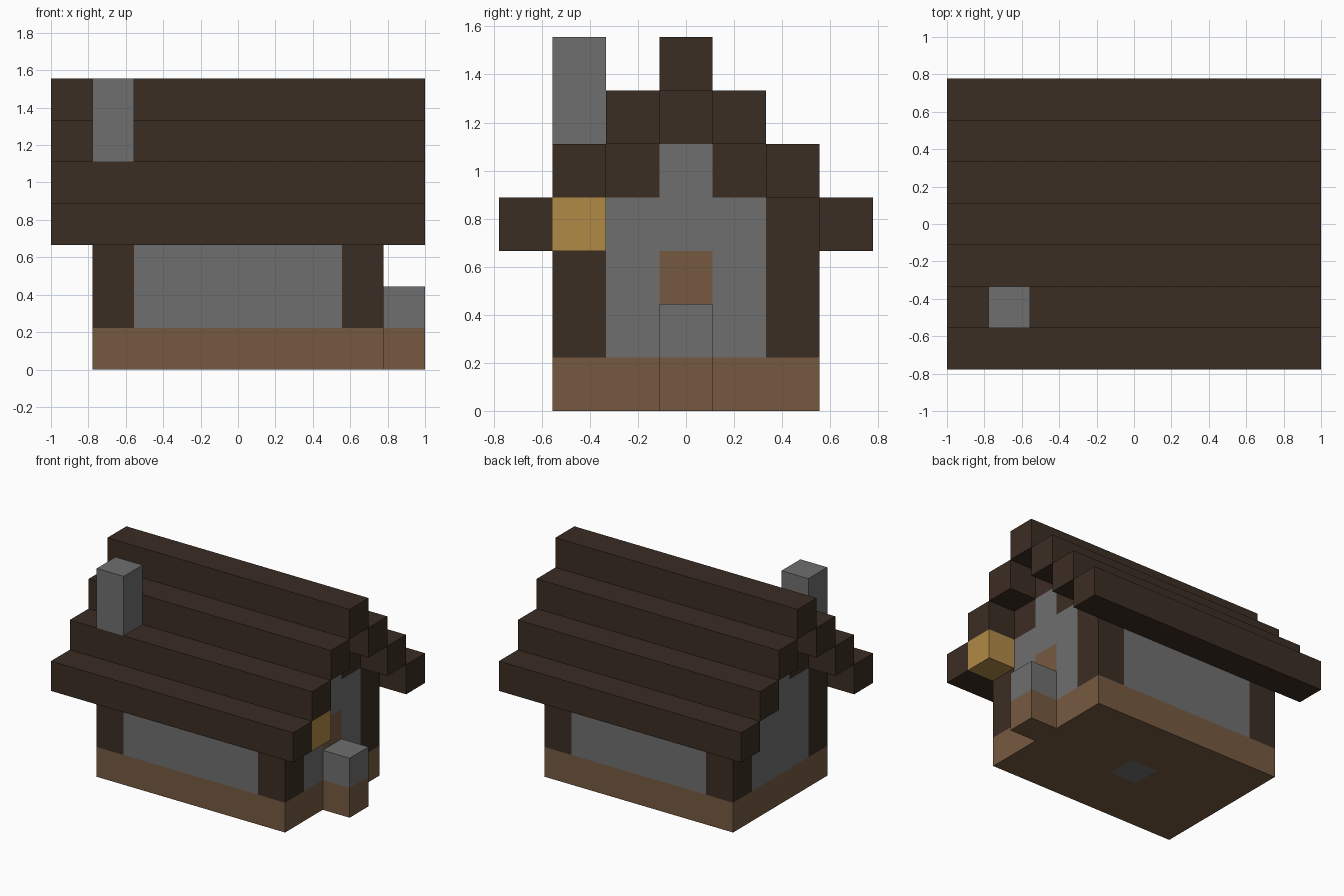
import bpy
import bmesh
from mathutils import Vector

U = 2 / 9  # one block

if "Cube" in bpy.data.objects:
    bpy.data.objects.remove(bpy.data.objects["Cube"], do_unlink=True)


def material(name, rgb):
    lin = [((c / 255 + 0.055) / 1.055) ** 2.4 for c in rgb] + [1]
    mat = bpy.data.materials.new(name)
    mat.use_nodes = True
    mat.diffuse_color = lin
    mat.node_tree.nodes["Principled BSDF"].inputs["Base Color"].default_value = lin
    return mat


STONE = material("grey_stone", (111, 111, 111))
PLANK = material("brown_plank", (118, 90, 64))
LOG = material("dark_wood", (59, 45, 35))
GLOW = material("lantern_gold", (176, 138, 70))


def block(name, x, y, z, mat, accent=None, cuts=(), rule=None):
    """Box from (low, high) ranges in blocks; cut faces matching the rule take the accent."""
    bm = bmesh.new()
    bmesh.ops.create_cube(bm, size=1)
    for v in bm.verts:
        v.co = Vector([(r[0] if c < 0 else r[1]) * U for c, r in zip(v.co, (x, y, z))])
    for axis, pos in cuts:
        normal = Vector([float(i == axis) for i in range(3)])
        bmesh.ops.bisect_plane(bm, geom=bm.verts[:] + bm.edges[:] + bm.faces[:],
                               plane_co=normal * pos * U, plane_no=normal)
    mesh = bpy.data.meshes.new(name)
    mesh.materials.append(mat)
    if accent:
        mesh.materials.append(accent)
        for f in bm.faces:
            f.material_index = int(rule(f.calc_center_median() / U, f.normal))
    bm.normal_update()
    bm.to_mesh(mesh)
    bm.free()
    obj = bpy.data.objects.new(name, mesh)
    bpy.context.collection.objects.link(obj)
    return obj


HOUSE = (-3.5, 3.5)
ROOF = (-4.5, 4.5)
MID = (-0.5, 0.5)

# Plank floor with a stone block in the middle of its underside
block("floor", HOUSE, (-2.5, 2.5), (0, 1), PLANK, STONE,
      [(0, -0.5), (0, 0.5), (1, -0.5), (1, 0.5)],
      lambda c, n: n.z < -0.5 and abs(c.x) < 0.5 and abs(c.y) < 0.5)

# Stone walls: long walls sit between the posts, end walls hold the door
block("front_and_back_walls", (-2.5, 2.5), (-2.5, 2.5), (1, 4), STONE)
block("right_end_wall", (-3.5, -2.5), (-1.5, 1.5), (1, 4), STONE)
block("left_end_wall_with_door", (2.5, 3.5), (-1.5, 1.5), (1, 4), STONE, PLANK,
      [(1, -0.5), (1, 0.5), (2, 3)],
      lambda c, n: n.x > 0.5 and abs(c.y) < 0.5 and c.z < 3)

# Corner posts
for sx, side in ((-1, "right"), (1, "left")):
    for sy, end in ((-1, "front"), (1, "back")):
        block(f"{end}_{side}_post", sorted((sx * 2.5, sx * 3.5)),
              sorted((sy * 1.5, sy * 2.5)), (1, 4), LOG)

# Gables, set back under the roof
block("gable_stone", HOUSE, MID, (4, 5), STONE)
block("gable_top", HOUSE, MID, (5, 6), LOG)

# Stepped roof
for s, end in ((-1, "front"), (1, "back")):
    block(f"{end}_gable_beam", HOUSE, sorted((s * 0.5, s * 1.5)), (4, 5), LOG)
    for i in range(3):
        block(f"{end}_roof_step_{i + 1}", ROOF,
              sorted((s * (3.5 - i), s * (2.5 - i))), (3 + i, 4 + i), LOG)
block("roof_ridge", ROOF, MID, (6, 7), LOG)

# Chimney, lantern and doorstep
block("chimney", (-3.5, -2.5), (-2.5, -1.5), (5, 7), STONE)
block("lantern", (3.5, 4.5), (-2.5, -1.5), (3, 4), GLOW)
block("doorstep_base", (3.5, 4.5), MID, (0, 1), PLANK)
block("doorstep_stone", (3.5, 4.5), MID, (1, 2), STONE)
